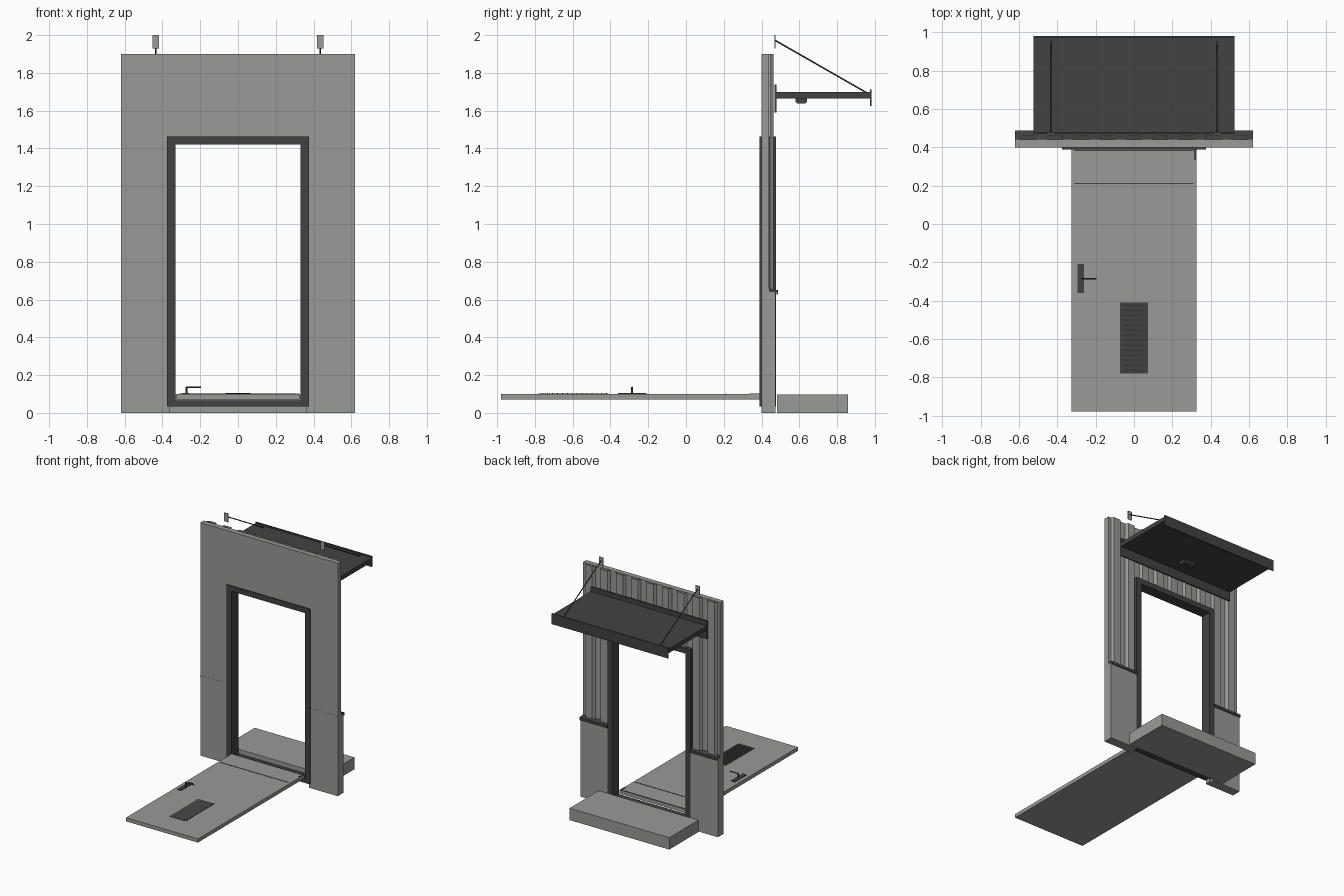
import bpy, bmesh, math
from mathutils import Vector

if "Cube" in bpy.data.objects:
    bpy.data.objects.remove(bpy.data.objects["Cube"])


def material(name, c):
    m = bpy.data.materials.new(name)
    m.diffuse_color = (*c, 1)
    m.use_nodes = True
    m.node_tree.nodes["Principled BSDF"].inputs["Base Color"].default_value = m.diffuse_color
    return m


GREY = material("light grey paint", (0.32, 0.32, 0.31))
DARK = material("dark grey metal", (0.055, 0.055, 0.055))


def finish(bm, name, mat):
    bmesh.ops.recalc_face_normals(bm, faces=bm.faces)
    me = bpy.data.meshes.new(name)
    bm.to_mesh(me)
    bm.free()
    ob = bpy.data.objects.new(name, me)
    ob.data.materials.append(mat)
    bpy.context.collection.objects.link(ob)
    return ob


def box(name, x, y, z, mat):
    """Box from (min, max) ranges on each axis."""
    bm = bmesh.new()
    bmesh.ops.create_cube(bm, size=1)
    for v in bm.verts:
        v.co = Vector([r[0] if c < 0 else r[1] for c, r in zip(v.co, (x, y, z))])
    return finish(bm, name, mat)


def prism(name, pts, axis, a, b, mat):
    """Extrude a closed profile along x (axis 0), y (1) or z (2)."""
    bm = bmesh.new()

    def put(p, h):
        c = list(p)
        c.insert(axis, h)
        return bm.verts.new(c)
    face = bm.faces.new([put(p, a) for p in pts])
    ext = bmesh.ops.extrude_face_region(bm, geom=[face])
    for v in ext["geom"]:
        if isinstance(v, bmesh.types.BMVert):
            v.co[axis] = b
    return finish(bm, name, mat)


def rod(name, p, q, r, mat):
    p, q = Vector(p), Vector(q)
    d = q - p
    bm = bmesh.new()
    bmesh.ops.create_cone(bm, cap_ends=True, segments=10, radius1=r, radius2=r, depth=d.length)
    rot = d.to_track_quat('Z', 'Y').to_matrix()
    for v in bm.verts:
        v.co = rot @ v.co + (p + q) / 2
    return finish(bm, name, mat)


def cladding(name, x0, x1, z0, z1):
    """Thin trapezoid-ribbed sheet on the outer face of the wall."""
    pitch, low, high = 0.138, 0.443, 0.463
    steps = [(-0.044, low), (-0.030, high), (0.030, high), (0.044, low)]
    raw = [(n * pitch + dx, y) for n in range(-6, 7) for dx, y in steps]

    def height(x):
        for (ax, ay), (bx, by) in zip(raw, raw[1:]):
            if ax <= x <= bx:
                return ay + (by - ay) * (x - ax) / (bx - ax)
        return low
    pts = [(x0, height(x0))] + [p for p in raw if x0 < p[0] < x1] + [(x1, height(x1))]
    bm = bmesh.new()
    lo = [bm.verts.new((x, y, z0)) for x, y in pts]
    hi = [bm.verts.new((x, y, z1)) for x, y in pts]
    for i in range(len(pts) - 1):
        bm.faces.new((lo[i], lo[i + 1], hi[i + 1], hi[i]))
    ob = finish(bm, name, GREY)
    mod = ob.modifiers.new("thickness", 'SOLIDIFY')
    mod.thickness = 0.003
    mod.offset = 0


# Inner wall with door opening
opening = [(-0.62, 0), (-0.36, 0), (-0.36, 1.45), (0.36, 1.45), (0.36, 0),
           (0.62, 0), (0.62, 1.9), (-0.62, 1.9)]
prism("inner_wall", opening, 1, 0.40, 0.44, GREY)

# Ribbed cladding above plinth and door
cladding("header_cladding", -0.37, 0.37, 1.45, 1.9)
for s, side in ((-1, "left"), (1, "right")):
    a, b = sorted((s * 0.37, s * 0.62))
    cladding(side + "_cladding", a, b, 0.655, 1.9)
    # Plinth and its drip flashing
    box(side + "_plinth", (a, b), (0.44, 0.475), (0, 0.64), GREY)
    prism(side + "_drip_flashing",
          [(0.44, 0.64), (0.480, 0.64), (0.480, 0.628), (0.487, 0.628),
           (0.487, 0.650), (0.44, 0.658)], 0, a, b, DARK)
    # Groove line on the inside face
    box(side + "_wall_joint", (a, b), (0.399, 0.401), (0.641, 0.655), GREY)
    # Canopy tie rods and wall plates
    x = s * 0.435
    box(side + "_tie_plate", (x - 0.018, x + 0.018), (0.468, 0.474), (1.93, 2.0), GREY)
    rod(side + "_tie_rod", (x, 0.472, 1.972), (x, 0.965, 1.69), 0.004, DARK)

# Door frame as a closed ring with threshold
bm = bmesh.new()
loops = []
for y in (0.39, 0.477):
    for x, z0, z1 in ((0.375, 0.035, 1.462), (0.33, 0.065, 1.42)):
        loops.append([bm.verts.new((px, y, pz)) for px, pz in
                      ((-x, z0), (x, z0), (x, z1), (-x, z1))])
fo, fi, bo, bi = loops
for i in range(4):
    j = (i + 1) % 4
    for p, q in ((fo, fi), (fi, bi), (bi, bo), (bo, fo)):
        bm.faces.new((p[i], p[j], q[j], q[i]))
finish(bm, "door_frame", DARK)

# Door leaf lying open on the floor
box("door_leaf", (-0.325, 0.325), (-0.98, 0.39), (0.07, 0.10), GREY)
for i, y in enumerate((0.212, 0.383)):
    box("door_strip_%d" % i, (-0.31, 0.31), (y - 0.003, y + 0.003), (0.099, 0.102), DARK)
box("door_latch", (0.312, 0.324), (0.335, 0.39), (0.095, 0.103), DARK)

# Louvred vent in the door
box("vent_plate", (-0.073, 0.073), (-0.78, -0.41), (0.099, 0.102), DARK)
for i in range(14):
    y = -0.765 + i * 0.026
    prism("vent_louvre_%d" % i, [(y - 0.009, 0.101), (y + 0.009, 0.101), (y + 0.009, 0.105)],
          0, -0.065, 0.065, DARK)

# Handle plate and lever
box("handle_plate", (-0.295, -0.260), (-0.36, -0.21), (0.099, 0.105), DARK)
rod("handle_stem", (-0.272, -0.285, 0.10), (-0.272, -0.285, 0.138), 0.005, DARK)
rod("handle_lever", (-0.276, -0.285, 0.135), (-0.196, -0.285, 0.135), 0.004, DARK)

# Outside step
box("step", (-0.45, 0.45), (0.483, 0.858), (0, 0.097), GREY)

# Canopy with back and front fascia
box("canopy_slab", (-0.525, 0.525), (0.475, 0.975), (1.665, 1.70), DARK)
box("canopy_back_plate", (-0.525, 0.525), (0.469, 0.478), (1.59, 1.738), DARK)
box("canopy_front_fascia", (-0.525, 0.525), (0.973, 0.981), (1.625, 1.712), DARK)

# Lamp below canopy
prism("canopy_lamp", [(0.58, 1.666), (0.58, 1.648), (0.59, 1.637), (0.63, 1.637),
                      (0.64, 1.648), (0.64, 1.666)], 0, -0.05, 0.05, DARK)
